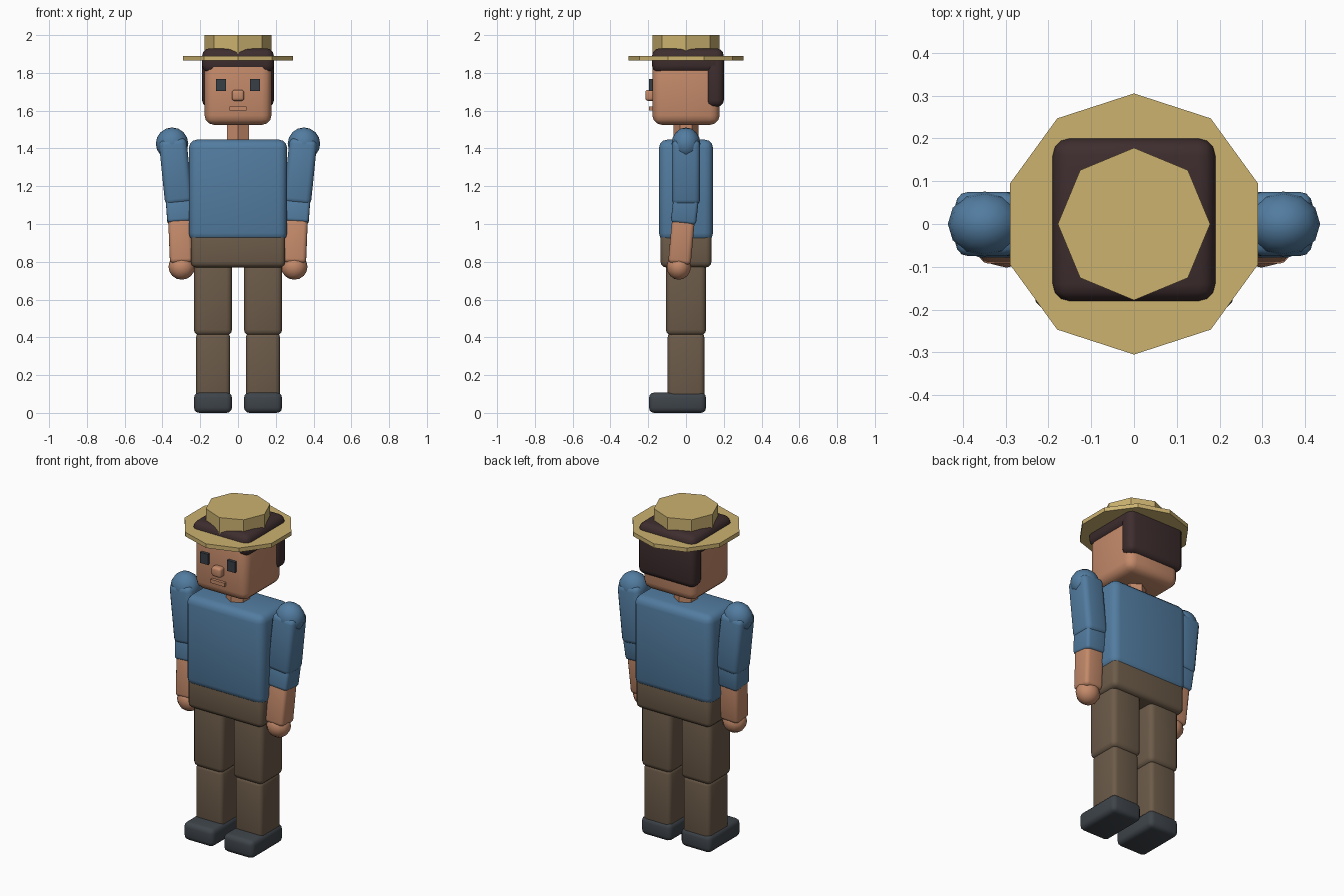
import bpy
import bmesh
from math import pi, radians
from mathutils import Vector, Matrix

cube = bpy.data.objects.get("Cube")
if cube:
    bpy.data.objects.remove(cube, do_unlink=True)


def material(name, *rgb):
    lin = [((c / 255 + 0.055) / 1.055) ** 2.4 for c in rgb]
    m = bpy.data.materials.new(name)
    m.use_nodes = True
    m.diffuse_color = (*lin, 1)
    m.node_tree.nodes["Principled BSDF"].inputs["Base Color"].default_value = (*lin, 1)
    return m


SKIN = material("skin", 196, 138, 106)
SHIRT = material("blue shirt", 82, 124, 160)
TROUSERS = material("brown trousers", 108, 91, 73)
SHOE = material("dark shoe", 62, 68, 74)
HAIR = material("dark hair", 62, 45, 46)
STRAW = material("straw hat", 204, 178, 112)
EYE = material("dark eye", 56, 62, 70)


def finish(name, bm, mat, smooth=True):
    mesh = bpy.data.meshes.new(name)
    bm.to_mesh(mesh)
    bm.free()
    mesh.materials.append(mat)
    ob = bpy.data.objects.new(name, mesh)
    bpy.context.collection.objects.link(ob)
    if smooth:
        bpy.ops.object.select_all(action="DESELECT")
        ob.select_set(True)
        bpy.context.view_layer.objects.active = ob
        bpy.ops.object.shade_smooth_by_angle(angle=radians(40))
    return ob


def block(name, mat, lo, hi, bevel=0.0, matrix=None):
    """Rounded box between two opposite corners."""
    lo, hi = Vector(lo), Vector(hi)
    bm = bmesh.new()
    bmesh.ops.create_cube(bm, size=1, matrix=Matrix.Translation((lo + hi) / 2)
                          @ Matrix.Diagonal((*(hi - lo), 1)))
    if bevel:
        bmesh.ops.bevel(bm, geom=bm.edges[:], offset=bevel, segments=3,
                        profile=0.5, affect="EDGES")
    if matrix:
        bm.transform(matrix)
    return finish(name, bm, mat, smooth=bevel > 0)


def limb(name, mat, low, high, wx, wy, bevel):
    """Rounded box running along the line from low to high."""
    low, high = Vector(low), Vector(high)
    axis = high - low
    turn = Vector((0, 0, 1)).rotation_difference(axis).to_matrix().to_4x4()
    return block(name, mat, (-wx / 2, -wy / 2, 0), (wx / 2, wy / 2, axis.length),
                 bevel, Matrix.Translation(low) @ turn)


def prism(name, mat, sides, radius, z0, z1):
    """Faceted disc or column with a corner pointing forward."""
    bm = bmesh.new()
    bmesh.ops.create_cone(bm, cap_ends=True, segments=sides, radius1=radius,
                          radius2=radius, depth=z1 - z0,
                          matrix=Matrix.Translation((0, 0, (z0 + z1) / 2)))
    # Turn the first corner to the front whatever its starting angle
    corner = bm.verts[:][0].co
    turn = Vector((corner.x, corner.y)).angle_signed(Vector((0, -1)))
    bm.transform(Matrix.Rotation(-turn, 4, "Z"))
    return finish(name, bm, mat, smooth=False)


def ball(name, mat, centre, radii):
    bm = bmesh.new()
    bmesh.ops.create_uvsphere(bm, u_segments=12, v_segments=8, radius=1,
                              matrix=Matrix.Translation(centre) @ Matrix.Diagonal((*radii, 1)))
    return finish(name, bm, mat)


# Body
block("pelvis", TROUSERS, (-0.25, -0.135, 0.77), (0.25, 0.135, 0.97), 0.03)
block("torso", SHIRT, (-0.26, -0.143, 0.907), (0.26, 0.143, 1.447), 0.045)
prism("neck", SKIN, 6, 0.066, 1.42, 1.56)

# Head and face
block("head", SKIN, (-0.177, -0.178, 1.525), (0.177, 0.178, 1.88), 0.05)
block("hair_top", HAIR, (-0.19, -0.18, 1.80), (0.19, 0.2, 1.93), 0.04)
block("hair_back", HAIR, (-0.19, 0.106, 1.62), (0.19, 0.2, 1.91), 0.035)
block("nose", SKIN, (-0.032, -0.215, 1.652), (0.032, -0.165, 1.71), 0.014)
block("mouth", SKIN, (-0.046, -0.195, 1.60), (0.046, -0.17, 1.622))

# Hat
prism("hat_brim", STRAW, 10, 0.305, 1.865, 1.89)
prism("hat_crown", STRAW, 8, 0.178, 1.87, 2.0)

# Paired parts
for side, s in (("left", 1), ("right", -1)):
    def pair(x0, x1):
        return min(s * x0, s * x1), max(s * x0, s * x1)

    a, b = pair(0.064, 0.116)
    block(side + "_eye", EYE, (a, -0.196, 1.703), (b, -0.17, 1.767))

    # Leg
    a, b = pair(0.032, 0.233)
    block(side + "_shoe", SHOE, (a, -0.196, 0), (b, 0.106, 0.108), 0.028)
    block(side + "_thigh", TROUSERS, (a, -0.106, 0.41), (b, 0.106, 0.82), 0.03)
    a, b = pair(0.042, 0.222)
    block(side + "_shin", TROUSERS, (a, -0.097, 0.06), (b, 0.097, 0.425), 0.025)

    # Arm
    ball(side + "_shoulder", SHIRT, (s * 0.349, 0, 1.425), (0.086, 0.076, 0.086))
    limb(side + "_upper_arm", SHIRT, (s * 0.312, 0, 1.105), (s * 0.347, 0, 1.45),
         0.147, 0.15, 0.03)
    limb(side + "_sleeve", SHIRT, (s * 0.308, -0.014, 1.005), (s * 0.318, 0.002, 1.15),
         0.132, 0.134, 0.018)
    limb(side + "_forearm", SKIN, (s * 0.299, -0.035, 0.79), (s * 0.31, -0.01, 1.06),
         0.122, 0.12, 0.022)
    ball(side + "_hand", SKIN, (s * 0.298, -0.038, 0.773), (0.07, 0.064, 0.068))
